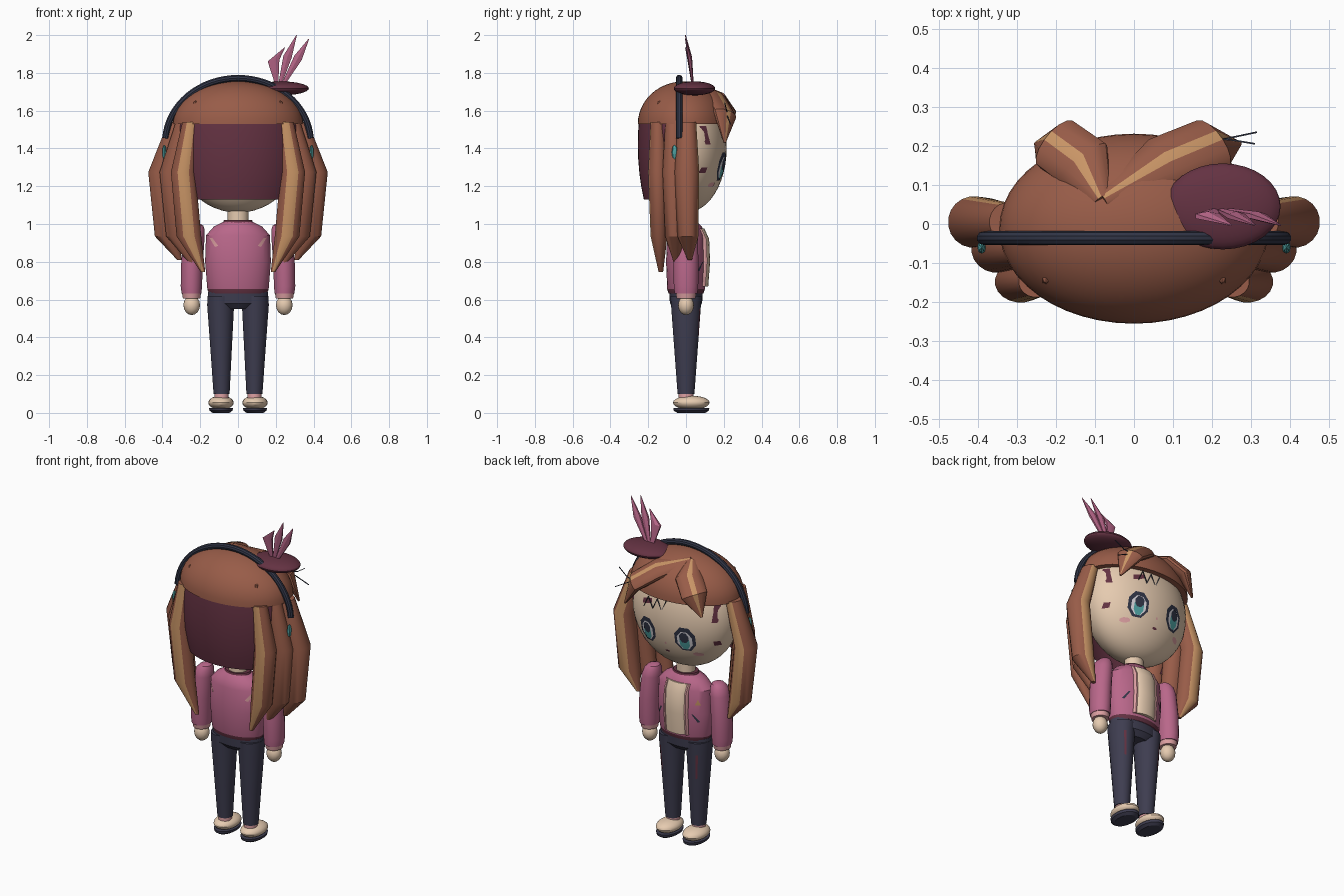
import bpy, bmesh
from math import pi, cos, sin, radians
from mathutils import Vector
from mathutils.bvhtree import BVHTree

cube = bpy.data.objects.get("Cube")
if cube:
    bpy.data.objects.remove(cube, do_unlink=True)


def material(name, code):
    lin = []
    for i in (0, 2, 4):
        s = int(code[i:i + 2], 16) / 255
        lin.append(s / 12.92 if s < 0.04 else ((s + 0.055) / 1.055) ** 2.4)
    m = bpy.data.materials.new(name)
    m.use_nodes = True
    m.diffuse_color = (*lin, 1)
    m.node_tree.nodes["Principled BSDF"].inputs["Base Color"].default_value = (*lin, 1)
    return m


HAIR = material("hair brown", "985C48")
TAN = material("tan streak", "C99566")
MAROON = material("maroon", "643242")
PINK = material("jacket pink", "B9678A")
PALE = material("pale pink", "DDA0A2")
SKIN = material("skin cream", "E6CBB0")
NAVY = material("trouser navy", "3E3D50")
DARK = material("charcoal", "313546")
TEAL = material("teal", "4FA3A3")
WHITE = material("eye white", "D9D6DC")
parts = []


def finish(name, bm, mats, recalc=True):
    if recalc:
        bmesh.ops.recalc_face_normals(bm, faces=bm.faces)
    me = bpy.data.meshes.new(name)
    bm.to_mesh(me)
    bm.free()
    for m in mats:
        me.materials.append(m)
    ob = bpy.data.objects.new(name, me)
    bpy.context.scene.collection.objects.link(ob)
    parts.append(ob)
    return ob


def loft(name, rings, mats, n=16, rule=None):
    """Skin a tube over rings (centre, U, V); rule(angle, z) picks a material."""
    bm = bmesh.new()
    loops = []
    for c, u, v in rings:
        c, u, v = Vector(c), Vector(u), Vector(v)
        angs = [(k + 0.5) * 2 * pi / n for k in range(n)]
        loops.append([bm.verts.new(c + u * cos(a) + v * sin(a)) for a in angs])
    for a, b in zip(loops, loops[1:]):
        for k in range(n):
            j = (k + 1) % n
            f = bm.faces.new((a[k], a[j], b[j], b[k]))
            if rule:
                f.material_index = rule((k + 1) * 2 * pi / n, f.calc_center_median().z)
    bm.faces.new(loops[0])
    bm.faces.new(loops[-1])
    return finish(name, bm, mats)


def column(name, rows, mats, n=20, rule=None):
    """Loft of level ellipses given as (x, y, z, radius x, radius y)."""
    return loft(name, [((x, y, z), (a, 0, 0), (0, b, 0)) for x, y, z, a, b in rows], mats, n, rule)


def ellipsoid(name, c, r, mat, cuts=(), fill=False, seg=32):
    bm = bmesh.new()
    bmesh.ops.create_uvsphere(bm, u_segments=seg, v_segments=seg // 2, radius=1)
    for v in bm.verts:
        v.co = Vector([c[i] + v.co[i] * r[i] for i in range(3)])
    for co, no in cuts:
        bmesh.ops.bisect_plane(bm, geom=bm.verts[:] + bm.edges[:] + bm.faces[:],
                               plane_co=co, plane_no=no, clear_outer=True)
    if fill:
        bmesh.ops.holes_fill(bm, edges=[e for e in bm.edges if e.is_boundary])
    return finish(name, bm, [mat])


def decal(name, target, pts, mat, off=0.004, side=1):
    """Thin painted patch: project an x-z outline along y onto the target."""
    tree = BVHTree.FromPolygons([v.co for v in target.data.vertices],
                                [p.vertices for p in target.data.polygons])
    mid = (sum(p[0] for p in pts) / len(pts), sum(p[1] for p in pts) / len(pts))
    bm = bmesh.new()
    vs = []
    for x, z in [mid] + list(pts):
        hit = tree.ray_cast(Vector((x, side * 2, z)), Vector((0, -side, 0)))[0]
        vs.append(bm.verts.new((x, (hit.y if hit else 0) + side * off, z)))
    ring = vs[1:]
    for a, b in zip(ring, ring[1:] + ring[:1]):
        f = bm.faces.new((vs[0], a, b))
        f.normal_update()
        if f.normal.y * side < 0:
            f.normal_flip()
    return finish(name, bm, [mat], recalc=False)


def oval(x, z, w, h, n=8):
    return [(x + w * cos((k + 0.5) * 2 * pi / n), z + h * sin((k + 0.5) * 2 * pi / n)) for k in range(n)]


def slab(x0, x1, z0, z1):
    return [(x0, z0), (x1, z0), (x1, z1), (x0, z1)]


def wire(name, pts, r, mat):
    loft(name, [(p, (0, r, 0), (0, 0, r)) for p in pts], [mat], 4)


def streak(target, half):
    return lambda ang, z: int(abs(ang - target) < half)


# Head, cap of hair and the dark hair behind
head = ellipsoid("head", (0, 0, 1.4), (0.33, 0.215, 0.34), SKIN, seg=48)
ellipsoid("hair_cap", (0, -0.012, 1.53), (0.345, 0.243, 0.225), HAIR,
          [((0, 0, 1.53), (0, 0, -1))], True, 48)
ellipsoid("back_hair", (0, 0, 1.42), (0.345, 0.255, 0.6), MAROON,
          [((0, 0, 1.53), (0, 0, 1)), ((0, 0, 1.13), (0, 0, -1)), ((0, -0.02, 0), (0, 1, 0))], False, 48)
column("neck", [(0, 0, 0.97, 0.055, 0.05), (0, 0, 1.1, 0.055, 0.05)], [SKIN])

# Headband
band = []
for k in range(33):
    a = radians(4 + 172 * k / 32)
    band.append(((0.385 * cos(a), -0.036, 1.43 + 0.342 * sin(a)),
                 (0.018 * cos(a), 0, 0.018 * sin(a)), (0, 0.018, 0)))
loft("headband", band, [DARK], 10)

# Side locks: x centres from root to tip, depth and lowest point
LOCKS = [("front_lock", (0.325, 0.41, 0.375, 0.31), 0.005, 0.066, 0.81, pi / 2),
         ("middle_lock", (0.285, 0.35, 0.315, 0.24), -0.065, 0.06, 0.785, None),
         ("back_lock", (0.25, 0.29, 0.26, 0.185), -0.148, 0.053, 0.745, 1.5 * pi)]
for s, label in ((1, "left_"), (-1, "right_")):
    for name, xs, y, ry, tip, target in LOCKS:
        column(label + name,
               [(s * xs[0], y, 1.54, 0.045, ry * 0.75),
                (s * xs[1], y, 1.275, 0.066, ry),
                (s * xs[2], y + 0.005, 0.935, 0.066, ry * 0.85),
                (s * xs[3], y + 0.015, tip, 0.012, 0.012)],
               [HAIR, TAN], 20, streak(target, 0.35) if target else None)
    ellipsoid(label + "ear_piece", (s * 0.39, -0.06, 1.38), (0.011, 0.016, 0.04), TEAL, seg=8)
    ellipsoid(label + "hair_pin", (s * 0.225, -0.14, 1.635), (0.012, 0.015, 0.02), HAIR, seg=8)

# Fringe: two folded strands from the parting
HEAD_MID = Vector((0, 0, 1.45))
FRINGE = [("left_fringe", [(-0.08, 0.06, 1.725), (0.08, 0.155, 1.67), (0.2, 0.205, 1.58), (0.27, 0.205, 1.43)]),
          ("right_fringe", [(-0.08, 0.06, 1.725), (-0.13, 0.155, 1.67), (-0.2, 0.205, 1.6), (-0.25, 0.205, 1.48)])]
for name, path in FRINGE:
    path = [Vector(p) for p in path]
    rings = []
    for i, p in enumerate(path):
        along = (path[min(i + 1, 3)] - path[max(i - 1, 0)]).normalized()
        across = along.cross(p - HEAD_MID).normalized()
        out = across.cross(along)
        w, t = ((0.025, 0.022), (0.078, 0.035), (0.075, 0.036), (0.006, 0.006))[i]
        rings.append((p, across * w, out * t))
    loft(name, rings, [HAIR, TAN], 16, streak(pi / 2, 0.2))

# Small hat with three feathers
ellipsoid("hat", (0.227, 0.045, 1.718), (0.148, 0.11, 0.037), MAROON)
FEATHERS = [(0.205, 0.188, 1.865, 0.248, 1.935, 0.036), (0.222, 0.262, 1.885, 0.31, 2.0, 0.026),
            (0.24, 0.318, 1.88, 0.375, 1.98, 0.026)]
for i, (bx, mx, mz, tx, tz, w) in enumerate(FEATHERS):
    lean = Vector((mx - bx, 0, mz - 1.74))
    wide = Vector((-lean.z, 0, lean.x)).normalized()
    loft("feather_%d" % (i + 1),
         [((bx, 0.035, 1.74), wide * 0.01, (0, 0.006, 0)),
          ((mx, 0.02, mz), wide * w, (0, 0.012, 0)),
          ((tx, -0.003, tz), wide * 0.002, (0, 0.002, 0))], [PINK], 6)

# Face
for s, label in ((1, "left_"), (-1, "right_")):
    x = s * 0.125
    decal(label + "eye_outline", head, oval(x, 1.305, 0.064, 0.08), DARK, 0.004)
    decal(label + "eye_white", head, oval(x, 1.298, 0.046, 0.06), WHITE, 0.006)
    decal(label + "iris", head, oval(x, 1.288, 0.03, 0.05), TEAL, 0.008)
    decal(label + "pupil", head, oval(x, 1.318, 0.028, 0.034), DARK, 0.0095)
    decal(label + "cheek", head, oval(s * 0.18, 1.208, 0.028, 0.014), PALE)
    decal(label + "temple_strand", head, slab(s * 0.265, s * 0.29, 1.42, 1.52), MAROON)
    decal(label + "jaw_strand", head, slab(s * 0.265, s * 0.29, 1.27, 1.3), MAROON)
decal("brow", head, [(0.09, 1.475), (0.16, 1.455), (0.16, 1.485), (0.09, 1.505)], MAROON)
decal("nose", head, oval(0, 1.255, 0.006, 0.008), PALE)
decal("mouth", head, oval(0, 1.2, 0.016, 0.007), MAROON)
wire("fringe_line", [(0.14 - 0.03 * k, 0.208, 1.45 + 0.065 * (k % 2)) for k in range(6)], 0.004, DARK)
wire("loose_hair_upper", [(0.12, 0.2, 1.6), (0.22, 0.215, 1.58), (0.315, 0.235, 1.53)], 0.003, DARK)
wire("loose_hair_lower", [(0.15, 0.225, 1.58), (0.25, 0.215, 1.6), (0.31, 0.205, 1.64)], 0.003, DARK)

# Jacket body with dark hem and collar
torso = column("jacket", [(0, 0, 0.632, 0.155, 0.093), (0, 0, 0.655, 0.163, 0.1), (0, 0, 0.8, 0.175, 0.106),
                          (0, 0, 0.94, 0.17, 0.1), (0, 0, 0.985, 0.13, 0.085), (0, 0, 1.01, 0.08, 0.062)],
               [PINK, MAROON], 32, lambda a, z: int(z < 0.65))
column("collar", [(0, 0, 1.0, 0.085, 0.066), (0, 0, 1.02, 0.075, 0.06)], [MAROON])
decal("badge", torso, [(-0.115, 0.855), (-0.145, 0.855), (-0.13, 0.89)], TAN)
SHIRT = [(0.67, 0.085), (0.8, 0.095), (0.92, 0.09), (0.975, 0.065)]
column("shirt_panel", [(0, y, z, 0.07, 0.033) for z, y in SHIRT], [SKIN])
for s, label in ((1, "left_"), (-1, "right_")):
    column(label + "lapel", [(s * 0.07, y, z, 0.011, 0.02) for z, y in SHIRT], [PALE], 8)
    decal(label + "pocket", torso, [(s * 0.1, 0.8), (s * 0.11, 0.8), (s * 0.14, 0.755), (s * 0.13, 0.75)], DARK)
    decal(label + "back_mark", torso,
          [(s * 0.152, 0.928), (s * 0.135, 0.925), (s * 0.105, 0.885), (s * 0.122, 0.878)], PALE, 0.005, -1)
    # Arms
    column(label + "sleeve", [(s * x, 0, z, r, r * 1.15) for x, z, r in
                              ((0.213, 1.0, 0.014), (0.217, 0.992, 0.033), (0.224, 0.97, 0.048),
                               (0.231, 0.93, 0.055), (0.243, 0.8, 0.058), (0.247, 0.67, 0.057),
                               (0.246, 0.632, 0.053))], [PINK])
    column(label + "cuff", [(s * 0.246, 0, 0.605, 0.046, 0.05), (s * 0.246, 0, 0.64, 0.052, 0.056)], [PALE])
    ellipsoid(label + "hand", (s * 0.245, 0, 0.57), (0.044, 0.042, 0.052), SKIN, seg=16)
    # Legs and shoes
    leg = column(label + "trouser_leg", [(s * 0.087, 0, 0.1, 0.043, 0.045), (s * 0.089, 0, 0.3, 0.055, 0.06),
                                         (s * 0.092, 0, 0.57, 0.072, 0.08), (s * 0.092, 0, 0.62, 0.07, 0.084)], [NAVY])
    decal(label + "leg_stripe", leg, [(s * 0.11, 0.4), (s * 0.12, 0.4), (s * 0.13, 0.55), (s * 0.118, 0.55)], MAROON)
    column(label + "ankle", [(s * 0.087, 0, 0.06, 0.038, 0.04), (s * 0.087, 0, 0.105, 0.038, 0.04)], [PALE])
    ellipsoid(label + "shoe", (s * 0.09, 0.028, 0.054), (0.067, 0.097, 0.037), SKIN, seg=24)
    column(label + "sole", [(s * 0.09, 0.028, 0, 0.045, 0.075), (s * 0.09, 0.028, 0.012, 0.062, 0.094),
                            (s * 0.09, 0.028, 0.027, 0.065, 0.097)], [NAVY])
column("hips", [(0, 0, 0.55, 0.09, 0.06), (0, 0, 0.58, 0.163, 0.086), (0, 0, 0.64, 0.16, 0.09)], [NAVY], 24)

# Smooth the rounded parts, keep folds crisp
for ob in bpy.context.selected_objects:
    ob.select_set(False)
for ob in parts:
    ob.select_set(True)
bpy.context.view_layer.objects.active = parts[0]
bpy.ops.object.shade_smooth_by_angle(angle=radians(28))
